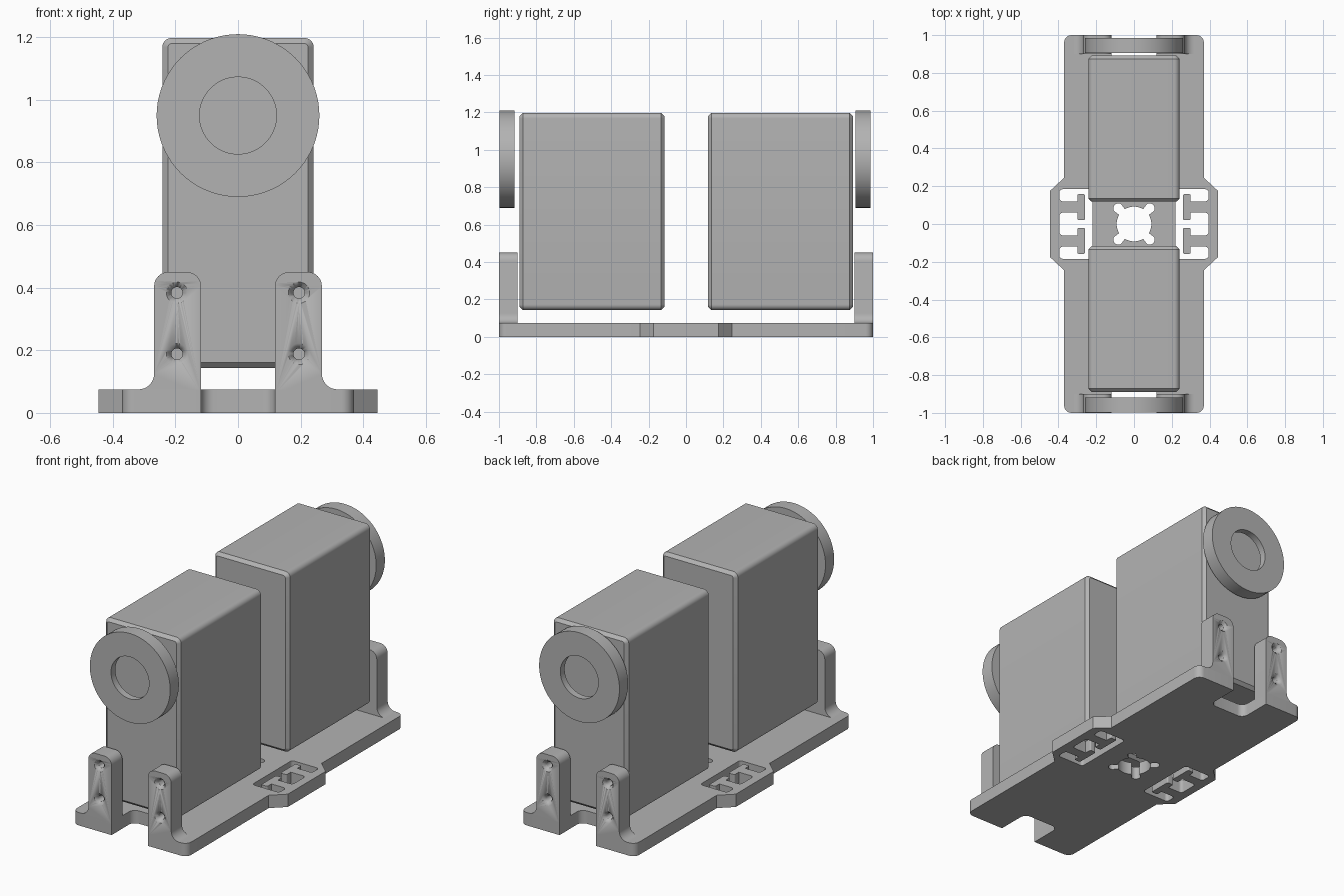
import bpy, bmesh, math
from mathutils import Matrix, Vector

cube = bpy.data.objects.get("Cube")
if cube:
    bpy.data.objects.remove(cube, do_unlink=True)

GREY = (0.45, 0.45, 0.45, 1)
mat = bpy.data.materials.new("plain_grey")
mat.use_nodes = True
mat.diffuse_color = GREY
mat.node_tree.nodes["Principled BSDF"].inputs["Base Color"].default_value = GREY

UPRIGHT = Matrix.Rotation(math.pi / 2, 4, "X")   # profile (x, y) becomes (x, z)


def rounded(corners, steps=8):
    """Polygon from (x, y, radius) corners, each filleted by its radius."""
    out = []
    for i, (x, y, r) in enumerate(corners):
        p = Vector((x, y))
        a = (Vector(corners[i - 1][:2]) - p).normalized()
        b = (Vector(corners[(i + 1) % len(corners)][:2]) - p).normalized()
        if r == 0:
            out.append(p)
            continue
        half = a.angle(b) / 2
        centre = p + (a + b).normalized() * (r / math.sin(half))
        start = p + a * (r / math.tan(half)) - centre
        end = p + b * (r / math.tan(half)) - centre
        sweep = start.angle_signed(end)
        for k in range(steps + 1):
            out.append(centre + Matrix.Rotation(-sweep * k / steps, 2) @ start)
    return out


def circle(r, x=0, y=0, n=72):
    return [Vector((x + r * math.cos(math.tau * k / n),
                    y + r * math.sin(math.tau * k / n))) for k in range(n)]


def finish(name, mesh):
    mesh.materials.clear()
    mesh.materials.append(mat)
    obj = bpy.data.objects.new(name, mesh)
    bpy.context.collection.objects.link(obj)
    bpy.ops.object.select_all(action="DESELECT")
    obj.select_set(True)
    bpy.context.view_layer.objects.active = obj
    bpy.ops.object.shade_smooth_by_angle(angle=math.radians(30))
    return obj


def plate(name, loops, thickness, matrix):
    """Filled outline with holes, extruded about its middle plane."""
    curve = bpy.data.curves.new(name, "CURVE")
    curve.dimensions = "2D"
    curve.fill_mode = "BOTH"
    curve.extrude = thickness / 2
    for loop in loops:
        spline = curve.splines.new("POLY")
        spline.points.add(len(loop) - 1)
        for point, co in zip(spline.points, loop):
            point.co = (co.x, co.y, 0, 1)
        spline.use_cyclic_u = True
    temp = bpy.data.objects.new(name + "_outline", curve)
    bpy.context.collection.objects.link(temp)
    deps = bpy.context.evaluated_depsgraph_get()
    mesh = bpy.data.meshes.new_from_object(temp.evaluated_get(deps))
    bpy.data.objects.remove(temp, do_unlink=True)
    bm = bmesh.new()
    bm.from_mesh(mesh)
    bmesh.ops.remove_doubles(bm, verts=bm.verts, dist=1e-5)
    bmesh.ops.recalc_face_normals(bm, faces=bm.faces)
    bm.transform(matrix)
    bm.to_mesh(mesh)
    bm.free()
    return finish(name, mesh)


def cut(obj, cutter):
    """Subtract the cutter and drop it."""
    cutter.hide_render = True
    mod = obj.modifiers.new("cut", "BOOLEAN")
    mod.operation = "DIFFERENCE"
    mod.solver = "EXACT"
    mod.object = cutter
    bpy.ops.object.select_all(action="DESELECT")
    bpy.context.view_layer.objects.active = obj
    obj.select_set(True)
    bpy.ops.object.modifier_apply(modifier=mod.name)
    bpy.data.objects.remove(cutter, do_unlink=True)


def housing(name, y_mid):
    """Rounded box with chamfered end faces."""
    w, low, high, r = 0.242, 0.143, 1.198, 0.03
    outline = rounded([(-w, low, r), (w, low, r), (w, high, r), (-w, high, r)])
    bm = bmesh.new()
    face = bm.faces.new([bm.verts.new((p.x, p.y, -0.387)) for p in outline])
    ext = bmesh.ops.extrude_face_region(bm, geom=[face], use_keep_orig=True)
    top = [v for v in ext["geom"] if isinstance(v, bmesh.types.BMVert)]
    bmesh.ops.translate(bm, verts=top, vec=(0, 0, 0.774))
    caps = [f for f in bm.faces if len(f.verts) > 4]
    rims = list({e for f in caps for e in f.edges})
    bmesh.ops.recalc_face_normals(bm, faces=bm.faces)
    bmesh.ops.bevel(bm, geom=rims, offset=0.018, segments=1, affect="EDGES")
    bm.transform(Matrix.Translation((0, y_mid, 0)) @ UPRIGHT)
    mesh = bpy.data.meshes.new(name)
    bm.to_mesh(mesh)
    bm.free()
    finish(name, mesh)


# Base plate: quarter outline with end notch, mirrored to the whole
T, NX, R = 0.075, 0.118, 0.04
quarter = [(0.445, 0.175, 0), (0.37, 0.245, 0), (0.37, 1, R),
           (NX, 1, 0), (NX, 0.8, R)]
right = [(x, -y, r) for x, y, r in reversed(quarter)] + quarter
outline = rounded(right + [(-x, -y, r) for x, y, r in right])

# Side cut-outs with two T-shaped tongues
S = 0.018
half_slot = [(0.395, 0.06, S), (0.3, 0.06, 0), (0.3, 0.02, 0.008),
             (0.26, 0.02, 0.008), (0.26, 0.158, 0.008), (0.3, 0.158, 0.008),
             (0.3, 0.12, 0), (0.395, 0.12, S), (0.395, 0.184, S), (0.22, 0.184, S)]
slot = [(x, -y, r) for x, y, r in reversed(half_slot)] + half_slot
slots = [rounded([(s * x, y, r) for x, y, r in slot]) for s in (1, -1)]

# Centre hole with four lobes, as one polar outline
hub, lobe, reach = 0.092, 0.027, 0.116
centre_hole = []
for k in range(240):
    a = math.tau * k / 240
    off = (a % (math.pi / 2)) - math.pi / 4
    side = lobe ** 2 - (reach * math.sin(off)) ** 2
    r = hub
    if side > 0:
        r = max(hub, reach * math.cos(off) + math.sqrt(side))
    centre_hole.append(Vector((r * math.cos(a), r * math.sin(a))))
plate("base_plate", [outline, *slots, centre_hole], T,
      Matrix.Translation((0, 0, T / 2)))

# Mounting posts with flared feet and countersunk screw holes
DEPTH = 0.1
post = [(NX, 0.06, 0), (0.32, 0.06, 0), (0.32, T, 0), (0.268, T, 0.05),
        (0.268, 0.45, 0.045), (NX, 0.45, 0.045)]
for end, turn in (("front", 0), ("back", math.pi)):
    spin = Matrix.Rotation(turn, 4, "Z")
    for s, side in ((1, "left"), (-1, "right")):
        place = spin @ Matrix.Translation((0, DEPTH / 2 - 1, 0)) @ UPRIGHT
        body = rounded([(s * x, y, r) for x, y, r in post])
        holes = [circle(0.018, s * 0.195, z, 32) for z in (0.188, 0.384)]
        actual = side if turn == 0 else {"left": "right", "right": "left"}[side]
        obj = plate(f"{end}_{actual}_post", [body, *holes], DEPTH, place)
        for z in (0.188, 0.384):
            bm = bmesh.new()
            bmesh.ops.create_cone(bm, cap_ends=True, segments=32, depth=0.04,
                                  radius1=0.014, radius2=0.054)
            bm.transform(spin @ Matrix.Translation((s * 0.195, -1, z)) @ UPRIGHT)
            mesh = bpy.data.meshes.new("countersink")
            bm.to_mesh(mesh)
            bm.free()
            cut(obj, finish("countersink", mesh))

# Motor housings
housing("front_housing", -0.503)
housing("back_housing", 0.505)

# Wheels: outer disc with a bore, and a rim around the inner recess
for name, y, inward in (("front", -0.958, 1), ("back", 0.946, -1)):
    for part, bore, shift in (("disc", 0.123, -0.02), ("rim", 0.2, 0.02)):
        plate(f"{name}_wheel_{part}", [circle(0.26), circle(bore)], 0.04,
              Matrix.Translation((0, y + inward * shift, 0.95)) @ UPRIGHT)
